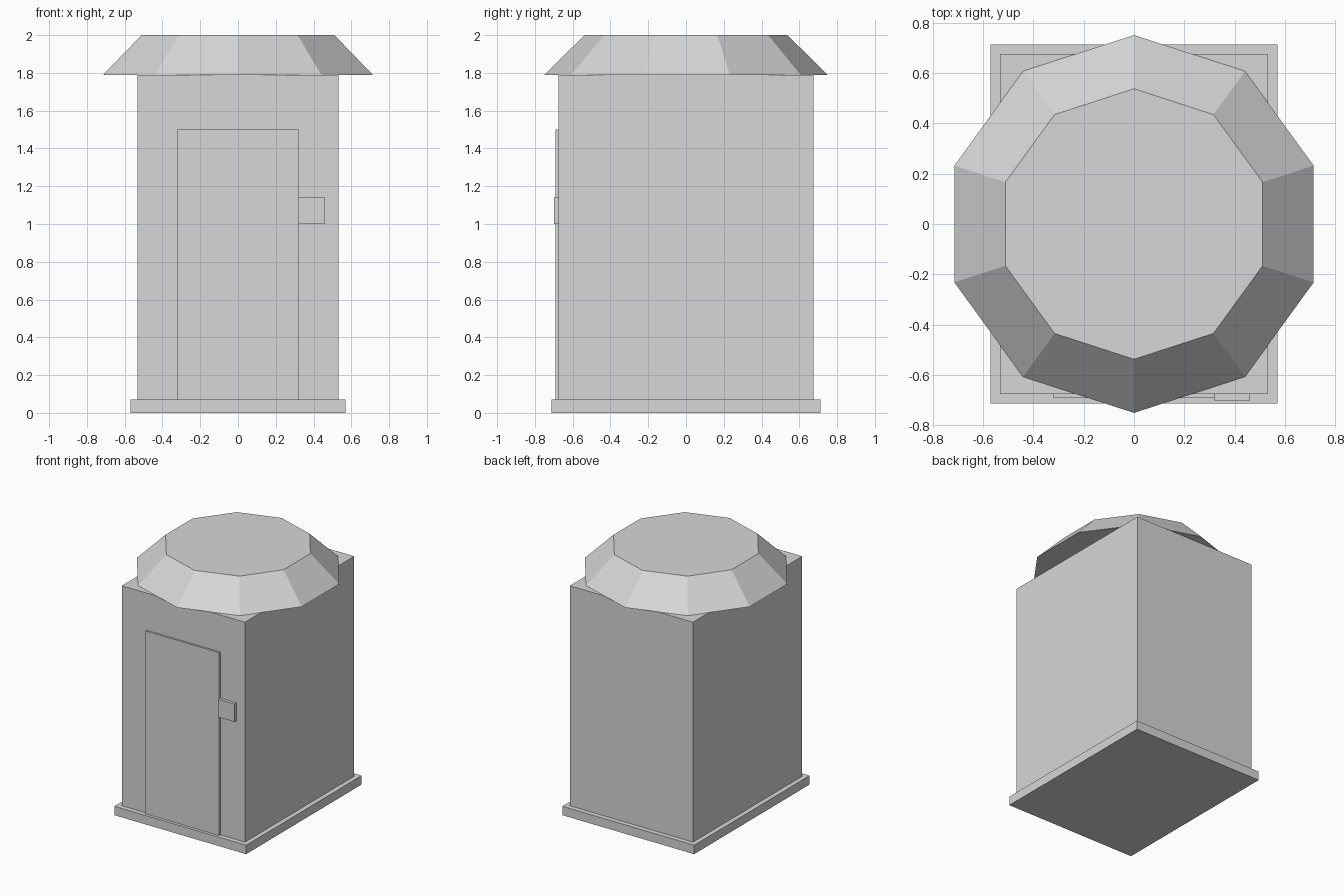
import bpy
import math

cube = bpy.data.objects.get("Cube")
if cube:
    bpy.data.objects.remove(cube, do_unlink=True)

# Single flat colour
grey = bpy.data.materials.new("light_grey")
grey.use_nodes = True
COLOUR = (0.68, 0.68, 0.68, 1)
grey.diffuse_color = COLOUR
grey.node_tree.nodes["Principled BSDF"].inputs["Base Color"].default_value = COLOUR


def finish(name):
    obj = bpy.context.object
    obj.name = name
    obj.data.name = name
    obj.data.materials.append(grey)
    return obj


def box(name, x, y, z):
    """Box spanning the (low, high) range on each axis."""
    spans = (x, y, z)
    bpy.ops.mesh.primitive_cube_add(size=1, location=[(a + b) / 2 for a, b in spans])
    obj = finish(name)
    obj.scale = [b - a for a, b in spans]
    bpy.ops.object.transform_apply(location=False, rotation=False, scale=True)
    return obj


BASE_TOP, WALL_TOP, ROOF_TOP = 0.07, 1.79, 2.0
WALL_FRONT = -0.675

# Floor slab and cabin walls
box("base_slab", (-0.57, 0.57), (-0.713, 0.713), (0, BASE_TOP))
box("cabin_walls", (-0.533, 0.533), (WALL_FRONT, -WALL_FRONT), (BASE_TOP, WALL_TOP))

# Door panel and its latch on the front wall
box("door", (-0.32, 0.32), (-0.69, WALL_FRONT), (BASE_TOP, 1.5))
box("door_latch", (0.32, 0.46), (-0.7, WALL_FRONT), (1.0, 1.14))

# Ten-sided tapered roof with a corner pointing forward and back
bpy.ops.mesh.primitive_cone_add(
    vertices=10, radius1=0.75, radius2=0.537, depth=ROOF_TOP - WALL_TOP,
    location=(0, 0, (WALL_TOP + ROOF_TOP) / 2))
roof = finish("roof")
# Turn the ring so that one corner lies on the y axis
corner = roof.data.vertices[0].co
turn = math.pi / 2 - math.atan2(corner.y, corner.x)
roof.rotation_euler.z = turn
bpy.ops.object.transform_apply(location=False, rotation=True, scale=False)
